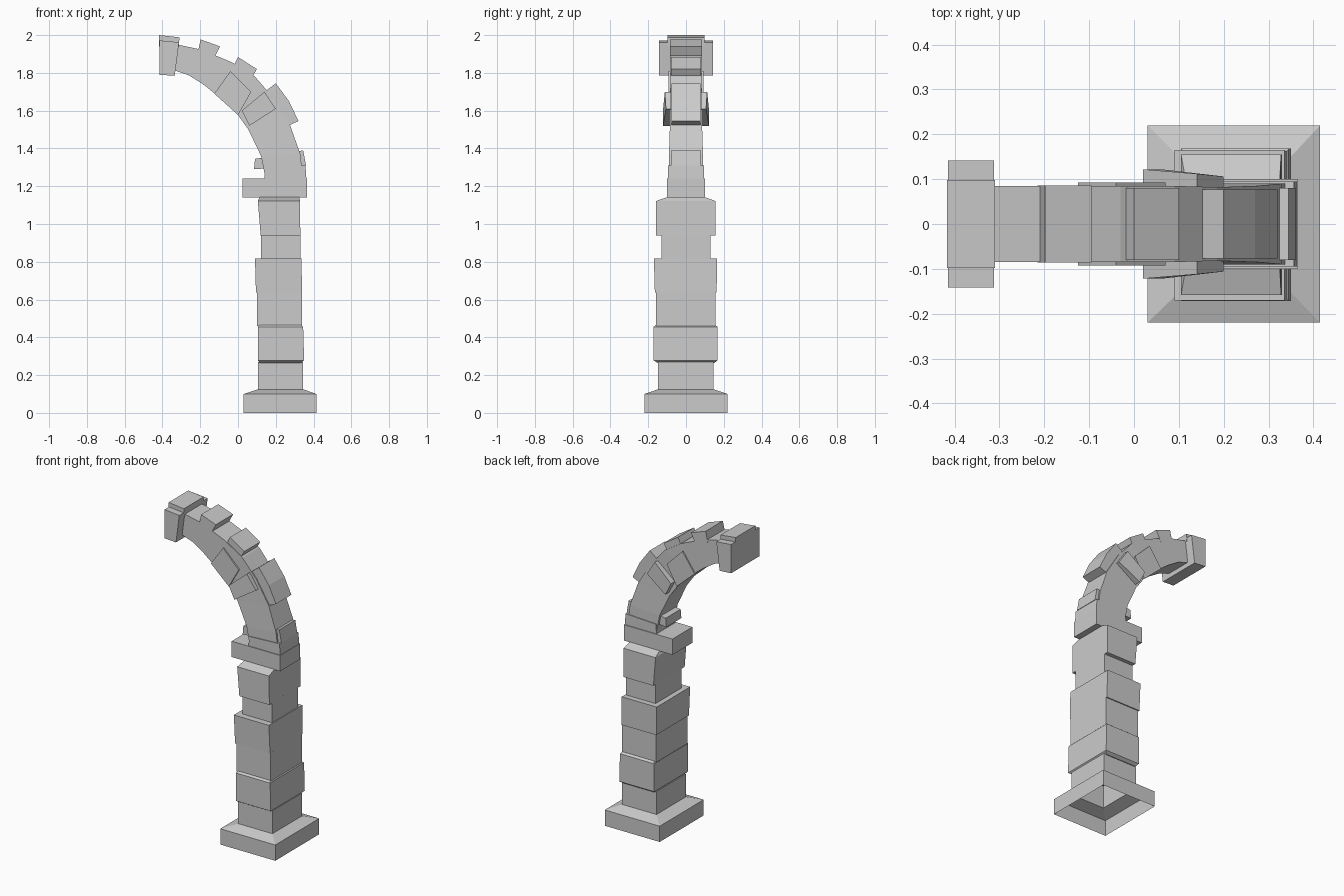
import bpy, bmesh


def finish(name, bm):
    bmesh.ops.recalc_face_normals(bm, faces=bm.faces)
    me = bpy.data.meshes.new(name)
    bm.to_mesh(me)
    bm.free()
    ob = bpy.data.objects.new(name, me)
    bpy.context.collection.objects.link(ob)
    return ob


def loft(name, rings, cap_start=True):
    """Skin a list of equal-length point rings and cap the ends."""
    bm = bmesh.new()
    vs = [[bm.verts.new(p) for p in r] for r in rings]
    n = len(vs[0])
    for a, b in zip(vs, vs[1:]):
        for i in range(n):
            j = (i + 1) % n
            bm.faces.new((a[i], a[j], b[j], b[i]))
    if cap_start:
        bm.faces.new(vs[0])
    bm.faces.new(vs[-1])
    return finish(name, bm)


def rect(z, x0, x1, y0, y1):
    return [(x0, y0, z), (x1, y0, z), (x1, y1, z), (x0, y1, z)]


def prism(name, profile, y0, y1):
    """Extrude an x-z outline across the depth of the arch."""
    return loft(name, [[(x, y, z) for x, z in profile] for y in (y0, y1)])


# Plinth with chamfered shoulder, open below, running into the first block
loft("plinth", [
    rect(0, .03, .415, -.22, .22), rect(.10, .03, .415, -.22, .22),
    rect(.125, .105, .345, -.148, .145), rect(.27, .105, .345, -.148, .145),
], cap_start=False)

# Column blocks, each slightly different in width
blocks = [
    [rect(.265, .115, .335, -.15, .15), rect(.278, .105, .35, -.172, .168),
     rect(.455, .105, .345, -.172, .168), rect(.465, .115, .335, -.16, .155)],
    [rect(.46, .10, .34, -.16, .155), rect(.64, .10, .34, -.16, .155)],
    [rect(.637, .095, .34, -.165, .162), rect(.817, .09, .335, -.17, .165)],
    [rect(.81, .122, .33, -.13, .13), rect(.945, .122, .33, -.13, .13)],
    [rect(.94, .12, .33, -.158, .155), rect(1.122, .105, .328, -.158, .155),
     rect(1.142, .115, .325, -.10, .10)],
]
for i, rings in enumerate(blocks, 1):
    loft(f"column_block_{i}", rings)

# Capital slab
loft("capital", [rect(1.14, .025, .365, -.10, .10), rect(1.24, .025, .365, -.10, .10)])

# Curved arch: outer x, outer z, inner x, inner z, half depth
stations = [
    (.345, 1.23, .148, 1.23, .09), (.33, 1.37, .122, 1.36, .09),
    (.275, 1.525, .055, 1.50, .085), (.185, 1.67, -.01, 1.59, .082),
    (.09, 1.78, -.09, 1.665, .085), (-.03, 1.855, -.185, 1.74, .085),
    (-.19, 1.922, -.26, 1.787, .085), (-.33, 1.952, -.34, 1.815, .085),
]
loft("arch", [[(ox, -h, oz), (ox, h, oz), (ix, h, iz), (ix, -h, iz)]
              for ox, oz, ix, iz, h in stations])

# Protruding arch stones
stones = {
    "springer_lower": ([(.14, 1.24), (.362, 1.24), (.357, 1.31), (.145, 1.30)], .095),
    "springer_upper": ([(.28, 1.31), (.36, 1.31), (.345, 1.39), (.27, 1.375)], .08),
    "inner_ledge": ([(.085, 1.29), (.16, 1.295), (.16, 1.355), (.09, 1.345)], .075),
    "outer_stone_low": ([(.22, 1.50), (.32, 1.545), (.27, 1.65), (.20, 1.745),
                         (.155, 1.71), (.12, 1.67)], .077),
    "outer_stone_mid": ([(.06, 1.75), (.10, 1.82), (0, 1.884), (-.04, 1.80)], .08),
    "outer_stone_high": ([(-.13, 1.87), (-.095, 1.94), (-.198, 1.977), (-.215, 1.90)], .086),
    "wide_voussoir": ([(-.125, 1.69), (0, 1.577), (.07, 1.70), (-.04, 1.81)], .093),
}
for name, (outline, h) in stones.items():
    prism(name, outline, -h, h)

# Tapered stone passing through both sides of the arch
cross = [(.02, 1.60, .122), (.06, 1.52, .122), (.20, 1.61, .106), (.14, 1.70, .112)]
loft("through_stone", [[(x, s * y, z) for x, z, y in cross] for s in (-1, 1)])

# Keystone and its cap
prism("keystone", [(-.415, 1.79), (-.335, 1.785), (-.312, 1.962), (-.415, 1.972)], -.142, .142)
prism("keystone_cap", [(-.417, 1.94), (-.313, 1.94), (-.31, 1.988), (-.417, 2.0)], -.098, .098)
